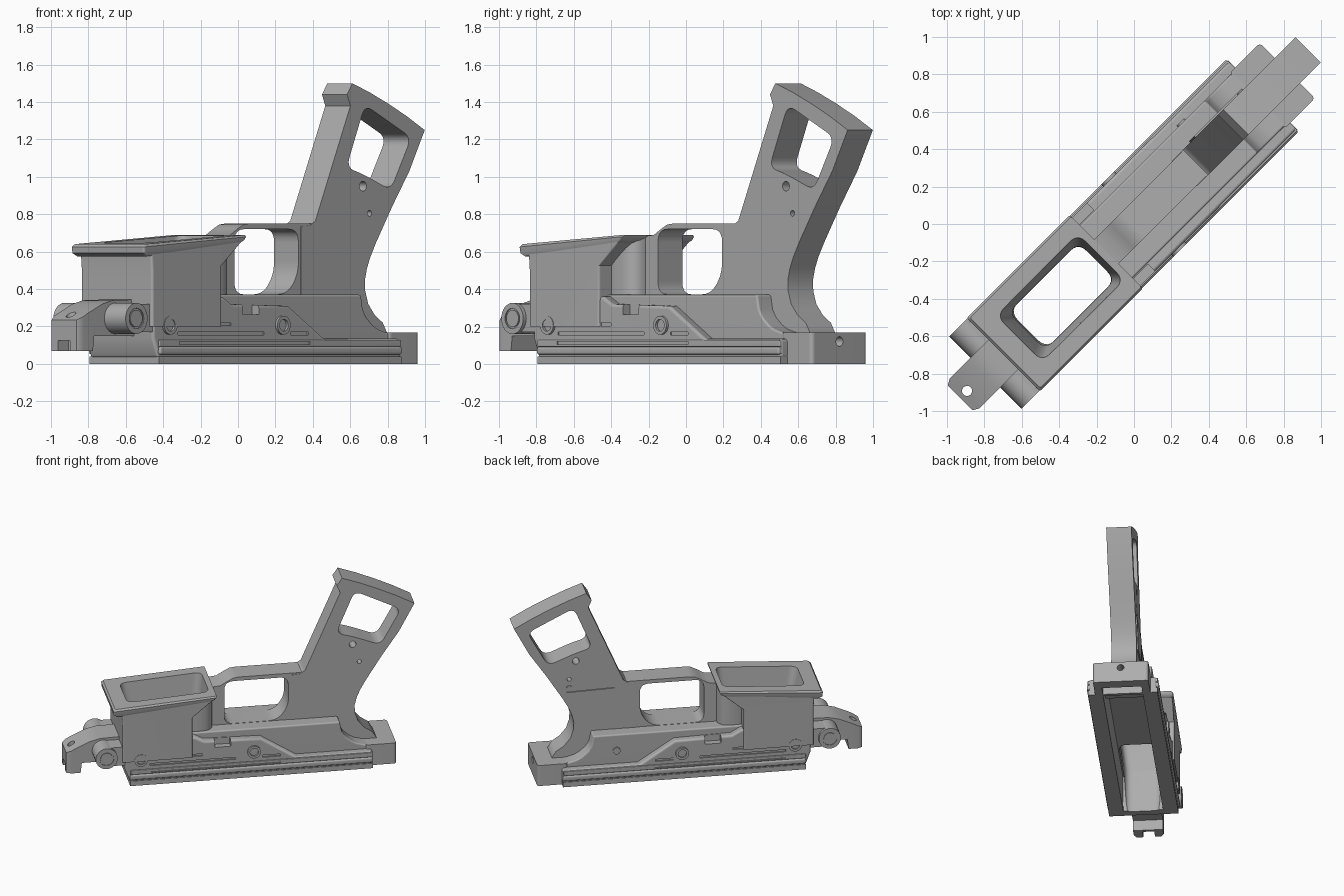
import bpy, bmesh, math
from mathutils import Matrix, Vector

if "Cube" in bpy.data.objects:
    bpy.data.objects.remove(bpy.data.objects["Cube"])

TURN = Matrix.Rotation(math.radians(45), 4, 'Z')
grey = bpy.data.materials.new("mid_grey")
grey.diffuse_color = (0.42, 0.42, 0.42, 1)
grey.use_nodes = True
grey.node_tree.nodes["Principled BSDF"].inputs["Base Color"].default_value = grey.diffuse_color
helpers = []


def make(name, bm):
    bmesh.ops.recalc_face_normals(bm, faces=bm.faces)
    me = bpy.data.meshes.new(name)
    bm.to_mesh(me)
    bm.free()
    me.materials.append(grey)
    ob = bpy.data.objects.new(name, me)
    bpy.context.collection.objects.link(ob)
    return ob


def rounded(pts, r, n=5):
    """Round every corner of a polygon with a quadratic curve."""
    out = []
    for i, p in enumerate(pts):
        p, a, b = Vector(p), Vector(pts[i - 1]), Vector(pts[(i + 1) % len(pts)])
        s = p + (a - p).normalized() * min(r, (a - p).length * .48)
        e = p + (b - p).normalized() * min(r, (b - p).length * .48)
        for k in range(n + 1):
            t = k / n
            out.append(tuple(s * (1 - t) ** 2 + p * 2 * t * (1 - t) + e * t * t))
    return out


def bridge(name, rings):
    """Skin closed rings of points and cap both ends."""
    bm = bmesh.new()
    rows = [[bm.verts.new(p) for p in r] for r in rings]
    n = len(rows[0])
    for a, b in zip(rows, rows[1:]):
        for i in range(n):
            bm.faces.new((a[i], a[(i + 1) % n], b[(i + 1) % n], b[i]))
    bm.faces.new(rows[0])
    bm.faces.new(rows[-1])
    return make(name, bm)


def prism(name, pts, v0, v1, bevel=0):
    """Side profile (length, height) pushed across the width."""
    ob = bridge(name, [[(u, v, z) for u, z in pts] for v in sorted((v0, v1))])
    if bevel:
        m = ob.modifiers.new("edge", 'BEVEL')
        m.width, m.segments, m.limit_method = bevel, 3, 'ANGLE'
        m.angle_limit = math.radians(40)
    return ob


def box(name, u0, u1, v0, v1, z0, z1, bevel=0):
    return prism(name, [(u0, z0), (u1, z0), (u1, z1), (u0, z1)], v0, v1, bevel)


def disc(name, u, z, r, v0, v1, n=24):
    return prism(name, [(u + r * math.cos(2 * math.pi * i / n), z + r * math.sin(2 * math.pi * i / n))
                        for i in range(n)], v0, v1)


def loft(name, rows, r):
    """Rounded rectangles: u0, u1, half width, height at u0, height at u1."""
    rings = []
    for u0, u1, v, z0, z1 in rows:
        flat = rounded([(u0, -v), (u1, -v), (u1, v), (u0, v)], r)
        rings.append([(u, w, z0 + (z1 - z0) * (u - u0) / (u1 - u0)) for u, w in flat])
    return bridge(name, rings)


def cut(ob, *cutters):
    for c in cutters:
        m = ob.modifiers.new("cut", 'BOOLEAN')
        m.operation, m.solver, m.object = 'DIFFERENCE', 'EXACT', c
        if c not in helpers:
            helpers.append(c)


# cutters shared by the lower parts
well = loft("well_cutter", [(-.80, -.29, .135, -.1, -.1), (-.81, -.28, .14, .35, .35),
                            (-.87, -.25, .175, .66, .68), (-.89, -.23, .185, .80, .82)], .06)
channel = prism("channel_cutter", [(-.80, -.1), (.95, -.1), (.95, .11), (.72, .11), (.66, .28),
                                   (-.76, .28)], -.15, .15)

# main body, sides sloping down toward the back
body = prism("receiver_body", [(-.9, .14), (-.86, .03), (.975, .03), (.975, .135), (.40, .135),
                               (.13, .31), (-.30, .32), (-.37, .36), (-.9, .36)], -.258, .258, .018)
shoulder = prism("upper_shoulder", [(-.45, .08), (.98, .08), (.98, .165), (.92, .17), (.86, .187),
                                    (.82, .21), (.775, .25), (.75, .29), (.735, .37), (-.45, .37)],
                 -.2, .2, .012)
cut(body, channel, well)
cut(shoulder, well, channel)

# rails, grooves, screws and side pockets
lower_rail = box("lower_rail", -.86, .975, -.262, .262, 0, .04)
cut(lower_rail, channel, well)
for s, side in ((-1, "right"), (1, "left")):
    box(side + "_side_rail", -.86, .972, s * .2, s * .273, .05, .092, .012)
    ledge = box(side + "_side_ledge", -.86, .972, s * .2, s * .266, .092, .128, .006)
    for i, (u0, u1, z) in enumerate(((-.71, -.31, .212), (-.71, -.06, .163),
                                     (.14, .275, .163), (-.71, .28, .112))):
        g = box(f"groove_{side}_{i}", u0, u1, s * .248, s * .3, z - .008, z + .008)
        cut(body if i < 3 else ledge, g)
    cut(body, box("pocket_" + side, -.22, -.10, s * .205, s * .3, .265, .35))
    for i, u in enumerate((-.78, .075)):
        boss = disc(f"{side}_screw_boss_{i}", u, .207, .05, s * .22, s * .273)
        cut(boss, disc(f"boss_hole_{side}_{i}", u, .207, .032, s * .245, s * .3))
        disc(f"{side}_screw_{i}", u, .207, .022, s * .22, s * .258, 6)

# magazine well, flared at the back, with its thin rim
mag = loft("magazine_well", [(-.918, -.39, .270, .2, .2), (-.918, -.39, .270, .50, .525),
                             (-.925, -.23, .270, .59, .66)], .015)
rim = loft("well_rim", [(-.955, -.24, .268, .575, .65), (-.985, -.22, .274, .592, .662),
                        (-.988, -.208, .277, .625, .68), (-.975, -.208, .266, .640, .690)], .015)
rear_wall = loft("well_rear_wall", [(-.45, -.212, .18, .2, .2), (-.45, -.212, .18, .66, .68)], .1)
for ob in (mag, rim, rear_wall):
    cut(ob, well)
for ob in (mag, rear_wall):
    cut(ob, channel)

# guard loop in front of the grip
guard = prism("guard_loop", [(-.38, .34), (.56, .34), (.56, .75), (-.01, .75), (-.05, .745),
                             (-.09, .725), (-.15, .69), (-.38, .665)], -.092, .092)
opening = prism("guard_opening", rounded([(-.12, .372), (.28, .372), (.365, .48), (.365, .72),
                                          (-.12, .72)], .07), -.5, .5)
cut(guard, opening, well)

# grip with framed window
grip = prism("grip", [(.38, .3), (.38, .735), (.45, .74), (.49, .765), (.755, 1.38),
                      (.73, 1.44), (.77, 1.5), (.90, 1.452), (1.04, 1.392), (1.18, 1.325),
                      (1.317, 1.25), (1.20, 1.03), (1.07, .84), (.95, .65), (.905, .57),
                      (.88, .51), (.865, .45), (.867, .39), (.89, .32), (.94, .26), (1.0, .22),
                      (1.03, .17), (1.03, .12), (.72, .12), (.66, .3)], -.095, .095)
window = prism("grip_window", rounded([(.725, 1.05), (.865, 1.385), (1.215, 1.21), (1.06, .93),
                                       (.85, 1.015)], .06), -.5, .5)
cut(grip, window, disc("pin_hole", .85, .95, .026, -.5, .5),
    disc("small_pin_hole", .90, .805, .016, -.5, .5))
prism("left_grip_plate", [(.52, .50), (.80, .47), (.92, .70), (.56, .71)], .09, .104)
disc("left_grip_pin", .90, .735, .02, .09, .102)
disc("left_lever_pin", .56, .24, .028, .18, .21)

# rear end block, hollow underneath, with a cross hole in its end
block = loft("rear_block", [(.93, 1.16, .209, 0, 0), (.93, 1.16, .209, .168, .168)], .025)
cut(block, box("block_hollow", .8, 1.07, -.15, .15, -.1, .12))
eye = disc("end_hole", 0, .12, .026, -.08, .08)
eye.data.transform(Matrix.Translation((1.15, 0, 0)) @ Matrix.Rotation(math.pi / 2, 4, 'Z'))
cut(block, eye)

# front hook with chamfered nose, pivot barrels and webs to the well
hook = prism("front_hook", [(-1.315, .07), (-1.21, .07), (-1.20, .15), (-.86, .15), (-.86, .345),
                            (-1.06, .34), (-1.14, .32), (-1.25, .27), (-1.315, .235)], -.113, .113)
bore = disc("hook_bore", 0, 0, .027, -.5, .5)
bore.data.transform(Matrix.Translation((-1.262, 0, .2)) @ Matrix.Rotation(math.pi / 2, 4, 'X'))
cut(hook, bore, box("hook_slot", -1.4, -1.235, -.045, .045, 0, .125))
for s, side in ((-1, "right"), (1, "left")):
    nose = bridge("nose_cutter_" + side, [[(-1.33, s * .085, z), (-1.33, s * .13, z),
                                           (-1.25, s * .13, z)] for z in (0, .5)])
    cut(hook, nose)
    barrel = disc(side + "_pivot_barrel", -1.04, .243, .083, s * .09, s * .273, 32)
    cut(barrel, disc(side + "_ring_cutter", -1.04, .243, .055, s * .266, s * .3))
    disc(side + "_pivot_pin", -1.04, .243, .046, s * .24, s * .272)
    box(side + "_pivot_web", -1.04, -.88, s * .1, s * .25, .17, .32)

# apply modifiers, drop cutters, turn the model to its diagonal
dg = bpy.context.evaluated_depsgraph_get()
dg.update()
parts = [o for o in bpy.data.objects if o not in helpers]
done = {o: bpy.data.meshes.new_from_object(o.evaluated_get(dg)) for o in parts}
for o, me in done.items():
    o.modifiers.clear()
    o.data = me
    me.transform(TURN)
for h in helpers:
    bpy.data.objects.remove(h)
for o in parts:
    o.select_set(True)
bpy.context.view_layer.objects.active = parts[0]
bpy.ops.object.shade_smooth_by_angle(angle=math.radians(35))
for o in parts:
    o.modifiers.new("even_shading", 'WEIGHTED_NORMAL').keep_sharp = True
